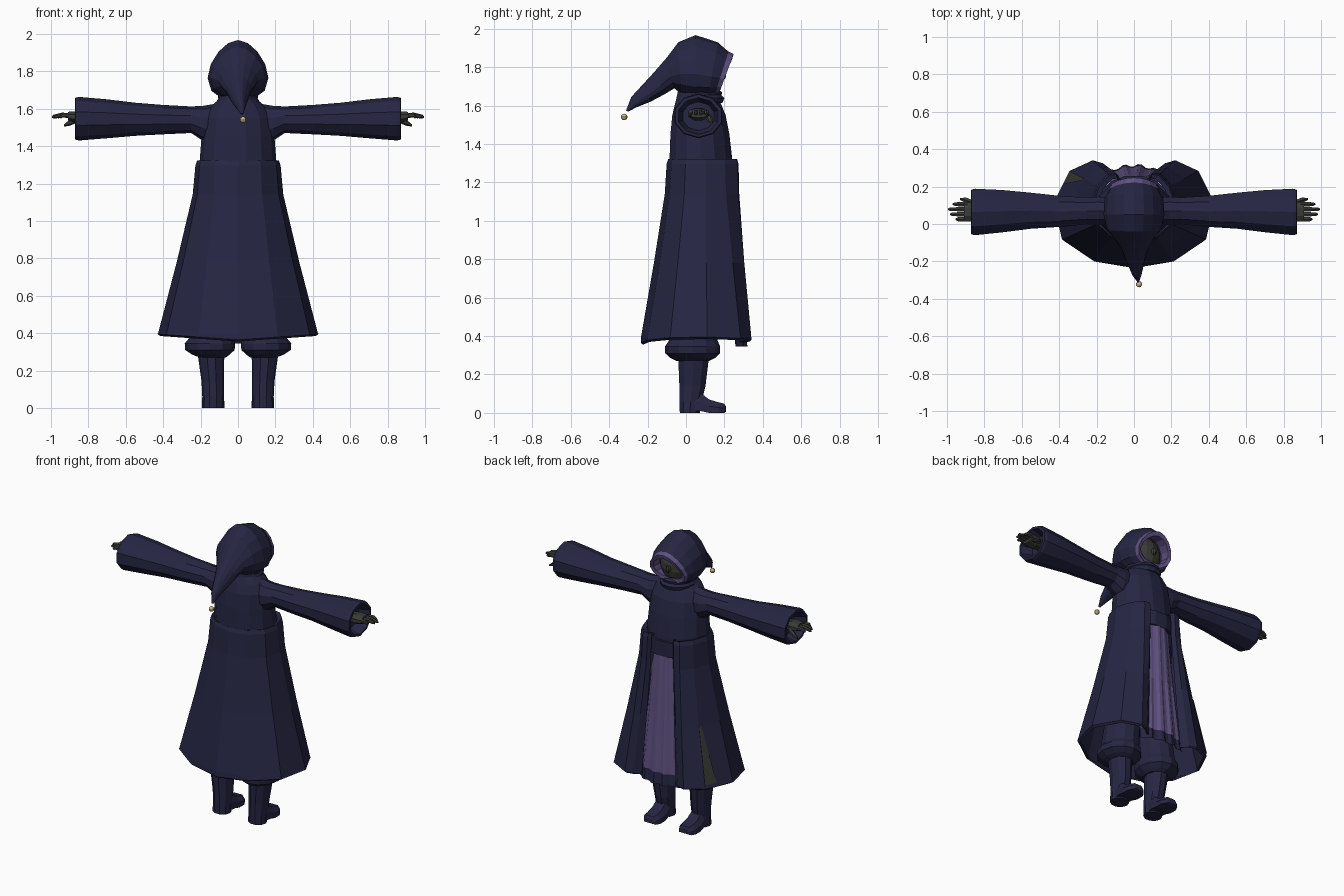
import bpy, bmesh
from math import sin, cos, pi
from mathutils import Vector

if "Cube" in bpy.data.objects:
    bpy.data.objects.remove(bpy.data.objects["Cube"])


def material(name, rgb):
    m = bpy.data.materials.new(name)
    m.use_nodes = True
    m.diffuse_color = (*rgb, 1)
    m.node_tree.nodes["Principled BSDF"].inputs["Base Color"].default_value = (*rgb, 1)
    return m


NAVY = material("navy_cloth", (0.019, 0.019, 0.056))
PURPLE = material("purple_cloth", (0.115, 0.082, 0.22))
GREY = material("dark_grey", (0.042, 0.042, 0.036))
BRASS = material("pale_brass", (0.55, 0.47, 0.24))


def finish(name, bm, mats):
    bmesh.ops.recalc_face_normals(bm, faces=bm.faces)
    mesh = bpy.data.meshes.new(name)
    bm.to_mesh(mesh)
    bm.free()
    ob = bpy.data.objects.new(name, mesh)
    bpy.context.collection.objects.link(ob)
    for m in mats:
        mesh.materials.append(m)
    return ob


def loft(name, rings, *mats, closed=True, caps=True, rule=None):
    """Skin a list of equal-length point rings."""
    bm = bmesh.new()
    rows = [[bm.verts.new(p) for p in r] for r in rings]
    n = len(rows[0])
    for a, b in zip(rows, rows[1:]):
        for i in range(n if closed else n - 1):
            j = (i + 1) % n
            bm.faces.new((a[i], a[j], b[j], b[i]))
    if closed and caps:
        bm.faces.new(rows[0])
        bm.faces.new(rows[-1])
    if rule:
        for f in bm.faces:
            f.material_index = rule(f.calc_center_median())
    return finish(name, bm, mats)


def flat_ring(z, cx, rx, y0, y1, n=14):
    """Horizontal oval from y0 to y1."""
    return [(cx + rx * cos(2 * pi * i / n), (y0 + y1) / 2 + (y1 - y0) / 2 * sin(2 * pi * i / n), z)
            for i in range(n)]


def side_ring(x, y0, y1, z0, z1, n=10):
    """Upright oval across the x axis."""
    return [(x, (y0 + y1) / 2 + (y1 - y0) / 2 * cos(2 * pi * (i + .5) / n),
             (z0 + z1) / 2 + (z1 - z0) / 2 * sin(2 * pi * (i + .5) / n)) for i in range(n)]


def ball(name, mat, centre, radii, u=14, v=9):
    bm = bmesh.new()
    bmesh.ops.create_uvsphere(bm, u_segments=u, v_segments=v, radius=1)
    bmesh.ops.scale(bm, vec=radii, verts=bm.verts)
    bmesh.ops.translate(bm, vec=centre, verts=bm.verts)
    return finish(name, bm, [mat])


# torso
torso = [(1.0, .19, -.07, .235), (1.2, .2, -.085, .25), (1.32, .205, -.09, .245),
         (1.45, .195, -.085, .23), (1.55, .185, -.075, .21), (1.61, .15, -.06, .185),
         (1.65, .1, -.05, .165), (1.7, .09, -.04, .15)]
loft("torso", [flat_ring(z, 0, rx, a, b) for z, rx, a, b in torso], NAVY)
loft("belt", [flat_ring(z, 0, .205, -.08, .262) for z in (1.19, 1.29)], NAVY)

# long open coat: half outlines at the waist and the hem, front edge to spine
WAIST = [(.085, .25), (.1, .268), (.135, .262), (.19, .2), (.222, .1), (.2, 0), (.12, -.07), (0, -.095)]
HEM = [(.13, .285), (.17, .32), (.22, .335), (.34, .28), (.425, .11), (.38, -.08), (.21, -.195), (0, -.23)]


def coat_row(z, flare, inset=1.0):
    half = [Vector((*a, 0)).lerp(Vector((*b, 0)), flare) for a, b in zip(WAIST, HEM)]
    pts = half + [Vector((-p.x, p.y, 0)) for p in reversed(half[:-1])]
    drop = .07 if z < .4 else 0
    return [Vector((p.x * inset, .09 + (p.y - .09) * inset, z + drop * abs(p.x))) for p in pts]


coat = loft("coat", [coat_row(1.31, 0, .88), coat_row(1.318, 0, .97), coat_row(1.295, 0),
                     coat_row(1.14, .07), coat_row(.78, .49), coat_row(.4, .98),
                     coat_row(.367, 1), coat_row(.36, 1, .97)], NAVY, closed=False)
solid = coat.modifiers.new("thickness", "SOLIDIFY")
solid.thickness = .012
solid.offset = 0

# grey lining showing through the slit in one coat side
lining = []
for z, flare, width in ((.78, .49, .1), (.39, .98, .42)):
    row = coat_row(z, flare)
    a, b = row[-4], row[-5]
    lining.append([p + Vector((-.008, .006, 0)) for p in (a, a.lerp(b, width))])
loft("coat_slit_lining", lining, GREY, closed=False)

# pleated front panel with a dark hem
panel = []
for z, w, y in ((1.2, .1, .255), (.8, .13, .275), (.42, .16, .3), (.345, .165, .308)):
    row = []
    for i in range(17):
        t = i / 8 - 1
        fold = (0, .012, .012, 0)[i % 4] * (1.4 - z)
        row.append((w * t, y - .05 * t * t + fold, z))
    panel.append(row)
loft("front_panel", panel, PURPLE, NAVY, closed=False, rule=lambda c: int(c.z < .42))

# sleeves, hands and legs, one set per side
SLEEVE = [(.1, 0, .14, 1.43, 1.63), (.19, -.01, .15, 1.43, 1.615), (.25, -.005, .145, 1.47, 1.612),
          (.4, -.02, .155, 1.463, 1.62), (.55, -.03, .172, 1.455, 1.632), (.7, -.05, .187, 1.442, 1.65),
          (.85, -.066, .195, 1.43, 1.663), (.87, -.062, .19, 1.435, 1.658),
          (.872, -.045, .172, 1.45, 1.642), (.8, -.02, .15, 1.47, 1.62)]
for s, side in ((1, "left"), (-1, "right")):
    loft(side + "_sleeve", [side_ring(s * x, *r) for x, *r in SLEEVE], NAVY)
    loft(side + "_palm", [side_ring(s * x, *r, n=8) for x, *r in (
        (.79, .03, .1, 1.52, 1.58), (.86, .01, .12, 1.52, 1.59), (.91, .008, .122, 1.535, 1.585))], GREY)
    for k, tip in enumerate((.955, .985, .995, .97)):
        y = .025 + k * .027
        loft(f"{side}_finger_{k + 1}", [side_ring(s * x, y - r, y + r, z - r, z + r, n=6) for x, r, z in (
            (.89, .013, 1.562), (.94, .013, 1.566), (tip - .01, .01, 1.558), (tip, .004, 1.555))], GREY)
    loft(side + "_thumb", [side_ring(s * x, y - r, y + r, z - r, z + r, n=6) for x, y, r, z in (
        (.85, .11, .016, 1.545), (.9, .128, .016, 1.525), (.93, .133, .006, 1.51))], GREY)

    # baggy trousers gathered above the boots
    loft(side + "_trouser", [flat_ring(z, s * x, rx, a, b, 12) for z, x, rx, a, b in (
        (.27, .135, .07, -.05, .12), (.285, .145, .1, -.08, .15), (.31, .15, .132, -.108, .178),
        (.345, .15, .135, -.11, .178), (.375, .145, .115, -.09, .165), (.8, .1, .1, -.05, .15))], NAVY)
    loft(side + "_boot_shaft", [flat_ring(z, s * x, rx, a, b, 10) for z, x, rx, a, b in (
        (0, .133, .06, -.035, .075), (.06, .133, .058, -.037, .085), (.14, .135, .06, -.038, .105),
        (.3, .145, .072, -.045, .125))], NAVY)
    foot = []
    for y, w, low, high in ((.03, .05, .01, .12), (.075, .055, .01, .105), (.12, .06, 0, .07),
                            (.17, .06, 0, .055), (.198, .045, 0, .048), (.207, .03, .005, .035)):
        foot.append([(s * .133 + w * dx, y, low + (high - low) * t) for dx, t in (
            (-1, 0), (1, 0), (1, .5), (.6, 1), (-.6, 1), (-1, .5))])
    loft(side + "_boot_foot", foot, NAVY)


# hood with a drooping tail: top and bottom of each section, then half width
def hood_ring(ty, tz, by, bz, w, lean=0.0, n=14):
    top, low = Vector((lean, ty, tz)), Vector((lean, by, bz))
    ring = []
    for i in range(n):
        a = 2 * pi * i / n + pi / 2
        p = low.lerp(top, .5 + .5 * sin(a))
        p.x += w * cos(a) * (1 - .25 * sin(a))
        ring.append(p)
    return ring


opening = (.235, 1.868, .155, 1.66, .125)
HOOD = [opening, (.165, 1.93, .115, 1.638, .153), (.05, 1.967, .05, 1.635, .158),
        (-.04, 1.93, -.025, 1.66, .14), (-.1, 1.85, -.06, 1.69, .105),
        (-.165, 1.775, -.11, 1.66, .07, .003), (-.225, 1.71, -.185, 1.62, .047, .008),
        (-.285, 1.645, -.26, 1.59, .025, .015), (-.312, 1.575, -.302, 1.568, .006, .022)]
loft("hood", [hood_ring(*h) for h in HOOD], NAVY, caps=False)
loft("hood_trim", [hood_ring(*h) for h in (
    (.222, 1.882, .148, 1.652, .133), (.248, 1.868, .17, 1.658, .126),
    (.24, 1.84, .168, 1.685, .104), (.17, 1.85, .11, 1.68, .1))], PURPLE, caps=False)
ball("face", GREY, (0, .085, 1.76), (.11, .105, .125))
ball("nose", GREY, (0, .185, 1.755), (.016, .024, .025), 8, 6)

# wrapped scarf under the chin
scarf = [flat_ring(z, 0, rx, a, b, 16) for z, rx, a, b in (
    (1.61, .09, -.03, .16), (1.615, .112, -.045, .19), (1.64, .115, -.05, .2),
    (1.655, .105, -.04, .185), (1.67, .108, -.035, .188), (1.685, .085, -.02, .165))]
loft("scarf", scarf, NAVY)

ball("tail_bell", BRASS, (.027, -.322, 1.541), (.017, .017, .017), 10, 7)
